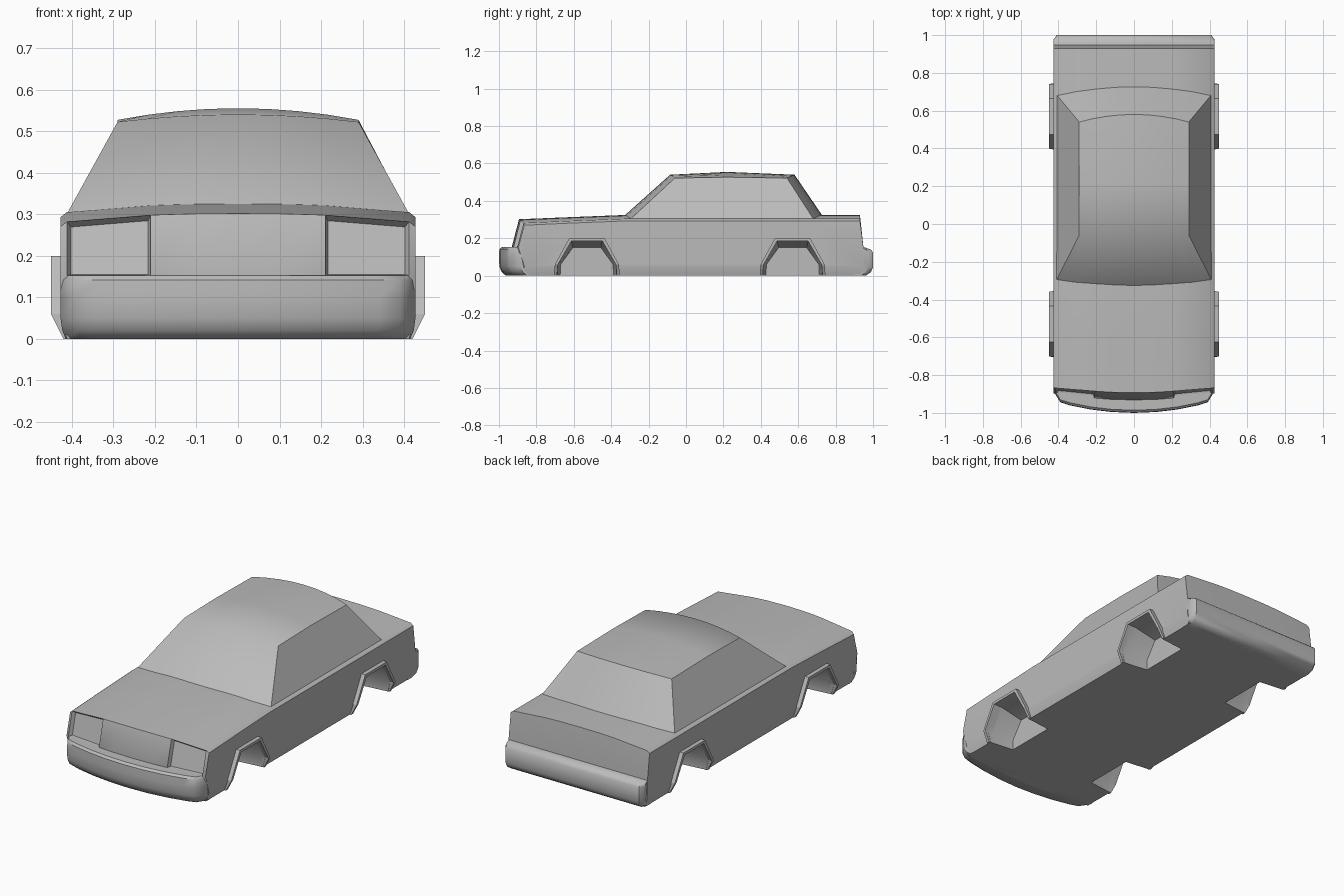
import bpy, bmesh, math

cube = bpy.data.objects.get("Cube")
if cube:
    bpy.data.objects.remove(cube)

GREY = (0.5, 0.5, 0.5, 1)
paint = bpy.data.materials.new("grey_paint")
paint.use_nodes = True
paint.diffuse_color = GREY
paint.node_tree.nodes["Principled BSDF"].inputs["Base Color"].default_value = GREY


def loft(name, rings, inset=None, angle=41):
    """Skin closed rings in order, cap both ends, optionally recess some faces."""
    bm = bmesh.new()
    rows = [[bm.verts.new(p) for p in ring] for ring in rings]
    n = len(rows[0])
    recessed = []
    for i in range(len(rows) - 1):
        a, b = rows[i], rows[i + 1]
        for j in range(n):
            k = (j + 1) % n
            face = bm.faces.new((a[j], a[k], b[k], b[j]))
            if inset and inset(i, j):
                recessed.append(face)
    bm.faces.new(rows[0])
    bm.faces.new(rows[-1])
    bmesh.ops.recalc_face_normals(bm, faces=bm.faces[:])
    if recessed:
        bmesh.ops.inset_individual(bm, faces=recessed, thickness=0.012, depth=-0.02)
    mesh = bpy.data.meshes.new(name)
    bm.to_mesh(mesh)
    bm.free()
    mesh.materials.append(paint)
    obj = bpy.data.objects.new(name, mesh)
    bpy.context.collection.objects.link(obj)
    smooth(obj, angle)
    return obj


def smooth(obj, angle):
    bpy.ops.object.select_all(action='DESELECT')
    obj.select_set(True)
    bpy.context.view_layer.objects.active = obj
    bpy.ops.object.shade_smooth_by_angle(angle=math.radians(angle))


def mirrored(columns):
    """Half columns from the centre outwards become a full left to right list."""
    return [(-c[0],) + c[1:] for c in reversed(columns[1:])] + columns


# Lower body: side profiles skinned across the width
def body_ring(x, bow, drop, floor):
    inner = min(abs(x), 0.415) if floor == 0 else abs(x)
    xb = math.copysign(inner, x)
    return [(xb, -0.90 + bow, floor), (x, -0.932 + bow, 0.152),
            (x, -0.893 + bow * 0.8, 0.302 - drop), (x, -0.6, 0.314 - drop),
            (x, -0.32, 0.325 - drop), (x, 0.70, 0.325 - drop),
            (x, 0.93, 0.325 - drop), (x, 0.95, 0.14), (xb, 0.95, floor)]


body_columns = mirrored([(0, 0, 0, 0), (0.12, 0.003, 0.001, 0), (0.21, 0.01, 0.004, 0),
                         (0.412, 0.03, 0.02, 0), (0.427, 0.036, 0.032, 0.05)])
body = loft("lower_body", [body_ring(*c) for c in body_columns],
            inset=lambda i, j: j == 1 and i in (1, len(body_columns) - 3))


# Cabin: windscreen, roof and rear window skinned across the width
def cabin_ring(x, base, f):
    g = f * f
    return [(base, -0.325 + 0.02 * g, 0.325 - 0.03 * g),
            (x, -0.085 + 0.025 * g, 0.54 - 0.018 * g),
            (x, 0.22, 0.555 - 0.028 * g),
            (x, 0.58 - 0.04 * g, 0.54 - 0.018 * g),
            (base, 0.73 - 0.04 * g, 0.32 - 0.03 * g)]


loft("cabin", [cabin_ring(0.29 * f, 0.415 * f, f) for f in (-1, -0.75, -0.5, -0.25, 0, 0.25, 0.5, 0.75, 1)])


# Front bumper: rounded section following the bowed nose
def front_bumper_ring(x, y, low):
    return [(x * 0.97, -0.84, 0), (x * 0.97, y + 0.035, 0), (x * 0.99, y + 0.012, 0.02),
            (x, y, 0.05), (x, y - 0.002 * low, 0.1), (x, y, 0.142),
            (x, y + 0.012, 0.153), (x, -0.84, 0.155)]


loft("front_bumper", [front_bumper_ring(*c) for c in mirrored(
    [(0, -0.998, 1), (0.12, -0.993, 1), (0.23, -0.98, 1), (0.34, -0.958, 1),
     (0.39, -0.942, 1), (0.427, -0.885, 0)])])


# Rear bumper: straight, with chamfered ends
def rear_bumper_ring(x, y):
    return [(x * 0.97, 0.9, 0), (x * 0.97, y - 0.04, 0), (x * 0.99, y - 0.012, 0.018),
            (x, y, 0.045), (x, y, 0.125), (x, y - 0.012, 0.14), (x, y - 0.04, 0.15), (x, 0.9, 0.15)]


loft("rear_bumper", [rear_bumper_ring(*c) for c in mirrored([(0, 1.0), (0.41, 1.0), (0.427, 0.975)])])


# Wheel arches: tapered wells cut from the body, each with a flared lip
def arch_path(y, half, top_half, top):
    return [(y - half, 0), (y - half + 0.005, 0.06), (y - top_half, top),
            (y + top_half, top), (y + half - 0.005, 0.06), (y + half, 0)]


def lip_ring(side, outer, inner):
    spread = 0.45 if outer[1] > 0 else 0.42
    return [(side * 0.412, *outer), (side * spread, *outer),
            (side * spread, *inner), (side * 0.39, *inner)]


def well_ring(x, path):
    first, last = path[0], path[-1]
    return [(x, first[0], -0.05)] + [(x, *p) for p in path[1:-1]] + [(x, last[0], -0.05)]


for end, y in (("front", -0.53), ("rear", 0.57)):
    outer = arch_path(y, 0.176, 0.095, 0.2)
    inner = arch_path(y, 0.16, 0.083, 0.185)
    deep = arch_path(y, 0.145, 0.075, 0.15)
    for label, side in (("left", 1), ("right", -1)):
        cutter = loft("well_cutter", [well_ring(side * 0.47, inner),
                                      well_ring(side * 0.4, inner),
                                      well_ring(side * 0.27, deep)])
        cutter.hide_render = True
        cut = body.modifiers.new("wheel_well", 'BOOLEAN')
        cut.operation = 'DIFFERENCE'
        cut.solver = 'EXACT'
        cut.object = cutter
        bpy.ops.object.select_all(action='DESELECT')
        bpy.context.view_layer.objects.active = body
        body.select_set(True)
        bpy.ops.object.modifier_apply(modifier=cut.name)
        bpy.data.objects.remove(cutter)
        loft(f"{end}_{label}_arch_lip", [lip_ring(side, o, i) for o, i in zip(outer, inner)], angle=20)
smooth(body, 36)
